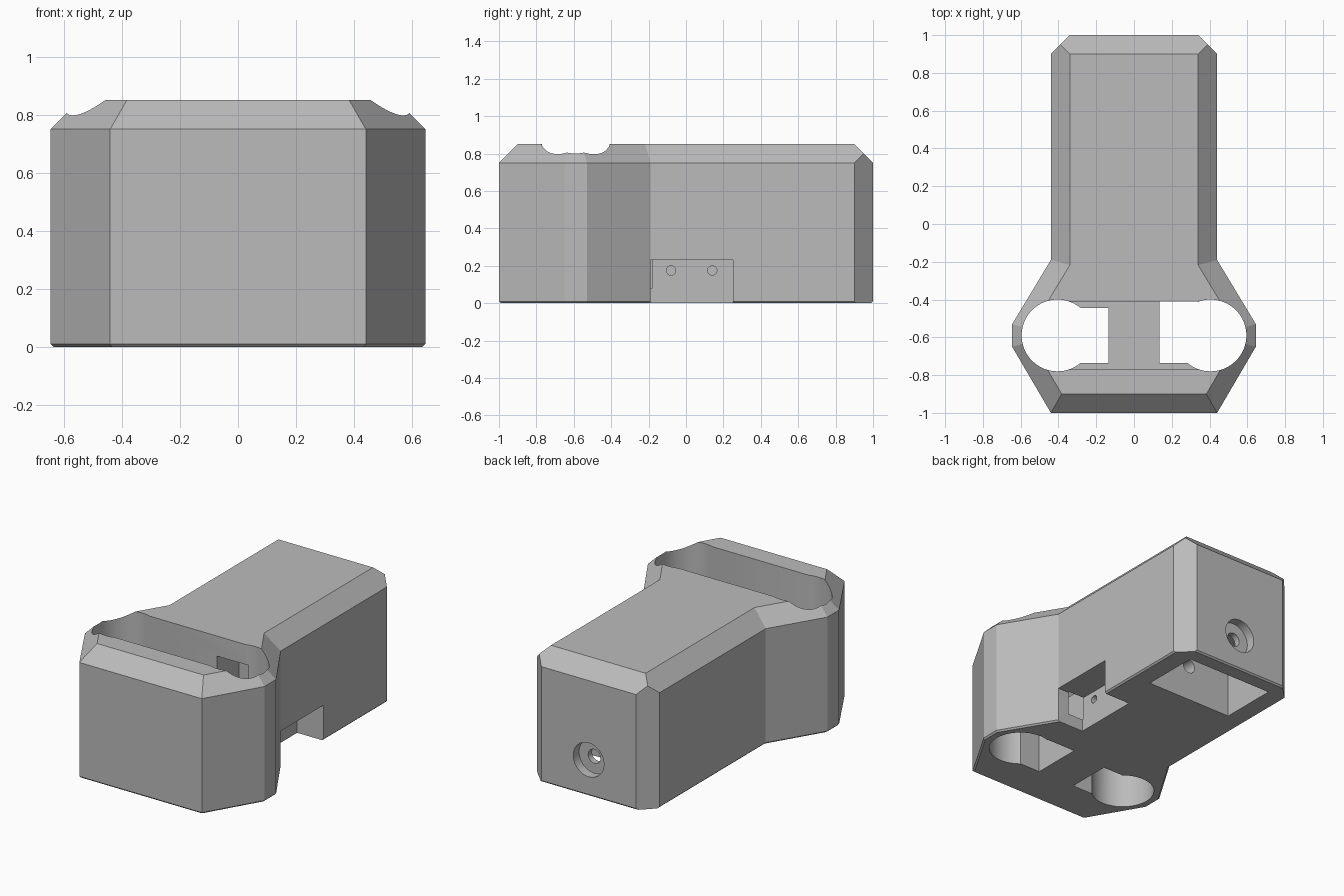
import bpy, bmesh, math
from mathutils import Vector

cube = bpy.data.objects.get("Cube")
if cube:
    bpy.data.objects.remove(cube, do_unlink=True)

grey = bpy.data.materials.new("plain grey")
grey.use_nodes = True
COLOUR = (0.5, 0.5, 0.5, 1)
grey.diffuse_color = COLOUR
grey.node_tree.nodes["Principled BSDF"].inputs["Base Color"].default_value = COLOUR


def make_object(name, bm):
    bmesh.ops.recalc_face_normals(bm, faces=bm.faces[:])
    mesh = bpy.data.meshes.new(name)
    bm.to_mesh(mesh)
    bm.free()
    mesh.materials.append(grey)
    ob = bpy.data.objects.new(name, mesh)
    bpy.context.collection.objects.link(ob)
    return ob


def inset(points, d):
    """Move every edge of a counter-clockwise outline inwards by d."""
    result = []
    for i, p in enumerate(points):
        a = (p - points[i - 1]).normalized()
        b = (points[(i + 1) % len(points)] - p).normalized()
        na, nb = Vector((-a.y, a.x)), Vector((-b.y, b.x))
        result.append(p + (na + nb) * d / (1 + na.dot(nb)))
    return result


def loft(name, layers):
    """Join stacked outlines of equal length into a closed solid."""
    bm = bmesh.new()
    rings = [[bm.verts.new((p.x, p.y, z)) for p in pts] for pts, z in layers]
    n = len(rings[0])
    for low, high in zip(rings, rings[1:]):
        for i in range(n):
            j = (i + 1) % n
            bm.faces.new((low[i], low[j], high[j], high[i]))
    bm.faces.new(rings[0])
    bm.faces.new(rings[-1])
    return make_object(name, bm)


def cut(body, cutter):
    mod = body.modifiers.new("cut", 'BOOLEAN')
    mod.operation = 'DIFFERENCE'
    mod.solver = 'EXACT'
    mod.object = cutter
    cutter.hide_render = True
    bpy.context.view_layer.objects.active = body
    bpy.ops.object.modifier_apply(modifier=mod.name)
    bpy.data.objects.remove(cutter, do_unlink=True)


def cut_box(body, x, y, z):
    outline = [Vector(p) for p in ((x[0], y[0]), (x[1], y[0]), (x[1], y[1]), (x[0], y[1]))]
    cut(body, loft("box_cutter", [(outline, z[0]), (outline, z[1])]))


def cut_round(body, start, end, radius, sides=48):
    start, end = Vector(start), Vector(end)
    bm = bmesh.new()
    bmesh.ops.create_cone(bm, cap_ends=True, segments=sides, radius1=radius,
                          radius2=radius, depth=(end - start).length)
    turn = (end - start).to_track_quat('Z', 'Y').to_matrix().to_4x4()
    turn.translation = (start + end) / 2
    bm.transform(turn)
    cut(body, make_object("round_cutter", bm))


# Housing: waisted outline with a bevelled top and a fine bevel underneath
half = [(0.44, -1), (0.645, -0.65), (0.645, -0.53), (0.44, -0.19), (0.44, 1)]
outline = [Vector(p) for p in half] + [Vector((-x, y)) for x, y in reversed(half)]
body = loft("housing", [(inset(outline, 0.01), 0), (outline, 0.01),
                        (outline, 0.75), (inset(outline, 0.1), 0.85)])

# Bevelled rear corners
for s in (-1, 1):
    corner = [Vector((s * x, y)) for x, y in ((0.24, 1.1), (0.54, 0.8), (0.64, 1.2))]
    cut(body, loft("corner_cutter", [(corner, -0.1), (corner, 1)]))

# Cross trough and the open pocket below it
cut_round(body, (-1, -0.59, 0.85), (1, -0.59, 0.85), 0.18, 64)
cut_box(body, (-0.4, 0.4), (-0.77, -0.41), (0.4, 1))
for s in (-1, 1):
    cut_round(body, (s * 0.405, -0.59, -0.1), (s * 0.405, -0.59, 1), 0.19, 64)
    cut_box(body, sorted((s * 0.135, s * 0.3)), (-0.735, -0.445), (-0.1, 0.6))
cut_round(body, (0, -0.59, -0.1), (0, -0.59, 0.6), 0.095)

# Wiring passage from the pocket to the side notch
cut_box(body, (0.135, 0.34), (-0.5, -0.405), (-0.1, 0.72))
cut_box(body, (0.135, 0.36), (-0.45, -0.18), (0.08, 0.72))

# Side notch with two screw holes
cut_box(body, (0.25, 0.7), (-0.19, 0.25), (-0.1, 0.23))
for y in (-0.08, 0.14):
    cut_round(body, (0.12, y, 0.175), (0.3, y, 0.175), 0.025, 24)

# Underside recess, rear bore and counterbore
cut_box(body, (-0.31, 0.31), (0.52, 0.9), (-0.1, 0.4))
cut_round(body, (0, 0.4, 0.235), (0, 1.1, 0.235), 0.045, 32)
cut_round(body, (0, 0.94, 0.235), (0, 1.1, 0.235), 0.11)

bpy.ops.object.select_all(action='DESELECT')
body.select_set(True)
bpy.context.view_layer.objects.active = body
bpy.ops.object.shade_smooth_by_angle(angle=math.radians(20))
